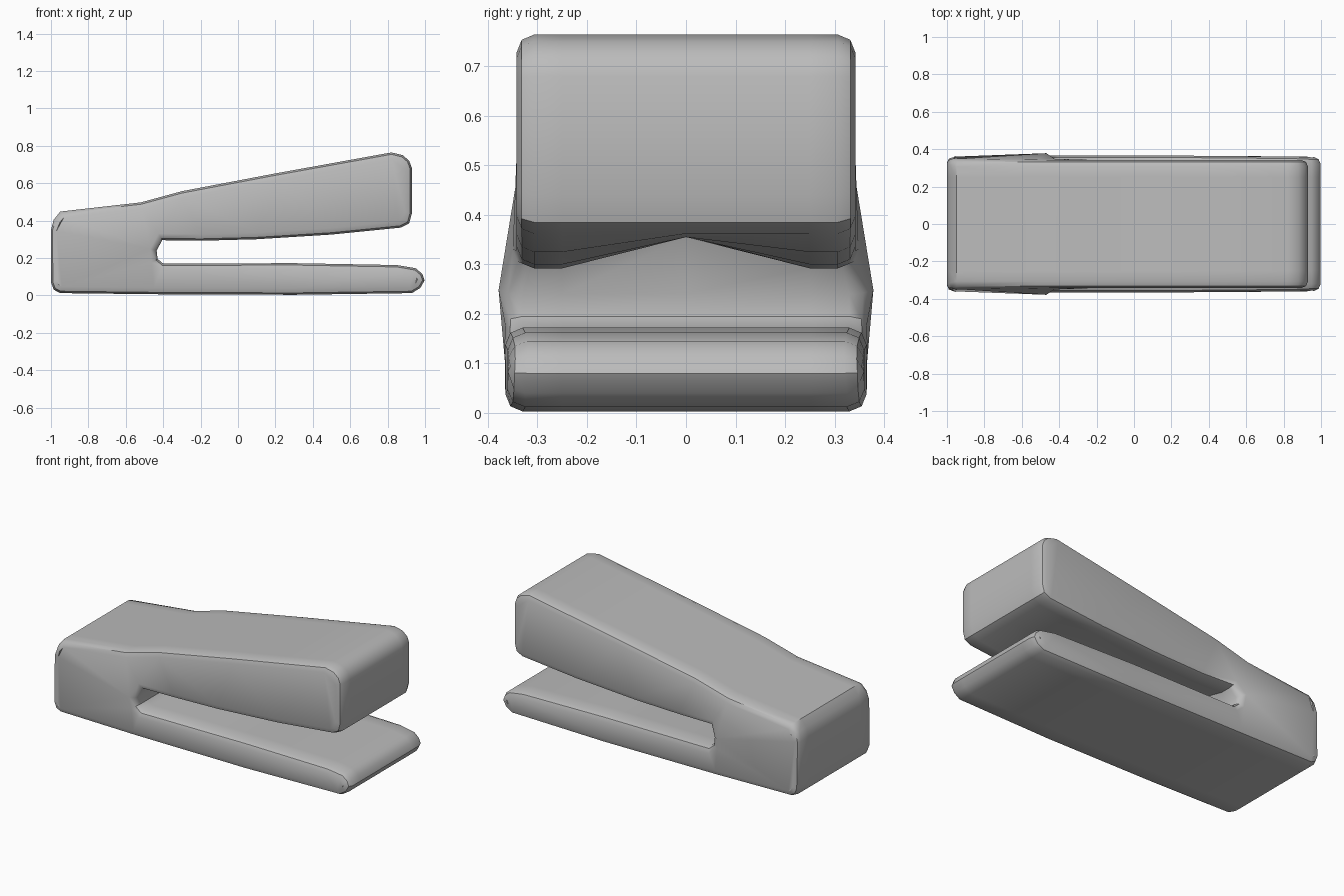
import bpy, bmesh

if "Cube" in bpy.data.objects:
    bpy.data.objects.remove(bpy.data.objects["Cube"])

# Side outline: x, z, half width, lift of the centre line
BASE = [(-.985, .03, .36, 0), (-.95, .012, .36, 0), (-.45, .006, .365, 0), (.3, .003, .365, 0),
        (.93, .012, .36, 0), (.975, .04, .36, 0), (.998, .08, .355, 0), (.985, .115, .355, 0),
        (.95, .145, .355, 0), (.85, .162, .36, 0), (.3, .172, .365, 0), (-.4, .17, .365, 0)]
HINGE = [(-.43, .195, .365, 0), (-.435, .24, .365, 0)]
ARM = [(-.405, .295, .35, .06), (-.2, .292, .342, .065), (.1, .3, .342, .055), (.5, .325, .342, .03),
       (.87, .362, .342, 0), (.915, .385, .342, 0), (.93, .44, .342, 0), (.93, .68, .342, 0),
       (.915, .72, .342, 0), (.88, .75, .342, 0), (.82, .764, .342, 0), (.2, .652, .342, 0),
       (-.3, .557, .342, 0), (-.52, .497, .342, 0)]
HEEL = [(-.95, .448, .342, 0), (-.985, .405, .35, 0), (-1, .35, .36, 0), (-1, .07, .362, 0)]
OUTLINE = BASE + HINGE + ARM + HEEL
nb, nh, na, n = len(BASE), len(HINGE), len(ARM), len(OUTLINE)

# Stretch the outline across the width, with an arched arm underside
bm = bmesh.new()
layers = []
for t in (-1, -.25, 0, .25, 1):
    layers.append([bm.verts.new((x, t * w if abs(t) == 1 else t, z + (lift if t == 0 else 0)))
                   for x, z, w, lift in OUTLINE])
for a, b in zip(layers, layers[1:]):
    for i in range(n):
        j = (i + 1) % n
        bm.faces.new((a[i], a[j], b[j], b[i]))

# Side walls: base, heel and arm panels
base_ids = list(range(2, nb))
arm_ids = list(range(nb + nh, nb + nh + na))
heel_ids = [0, 1, 2] + list(range(nb - 1, nb + nh + 1)) + list(range(nb + nh + na - 1, n))
for layer in (layers[0], layers[-1]):
    for ids in (base_ids, arm_ids, heel_ids):
        bm.faces.new([layer[i] for i in ids])
bmesh.ops.recalc_face_normals(bm, faces=bm.faces)

# Round the long rims on both sides
rims = []
for layer in (layers[0], layers[-1]):
    for i in range(n):
        rims.append(bm.edges.get((layer[i], layer[(i + 1) % n])))
bmesh.ops.bevel(bm, geom=rims, offset=.035, offset_type='OFFSET', segments=2,
                profile=.5, affect='EDGES', clamp_overlap=True)
bmesh.ops.triangulate(bm, faces=[f for f in bm.faces if len(f.verts) > 4])
bmesh.ops.recalc_face_normals(bm, faces=bm.faces)

mesh = bpy.data.meshes.new("stapler_body")
bm.to_mesh(mesh)
bm.free()
body = bpy.data.objects.new("stapler_body", mesh)
bpy.context.collection.objects.link(body)

grey = bpy.data.materials.new("plain grey")
grey.diffuse_color = (.5, .5, .5, 1)
grey.use_nodes = True
grey.node_tree.nodes["Principled BSDF"].inputs["Base Color"].default_value = grey.diffuse_color
mesh.materials.append(grey)

bpy.context.view_layer.objects.active = body
body.select_set(True)
bpy.ops.object.shade_smooth_by_angle(angle=.7)
